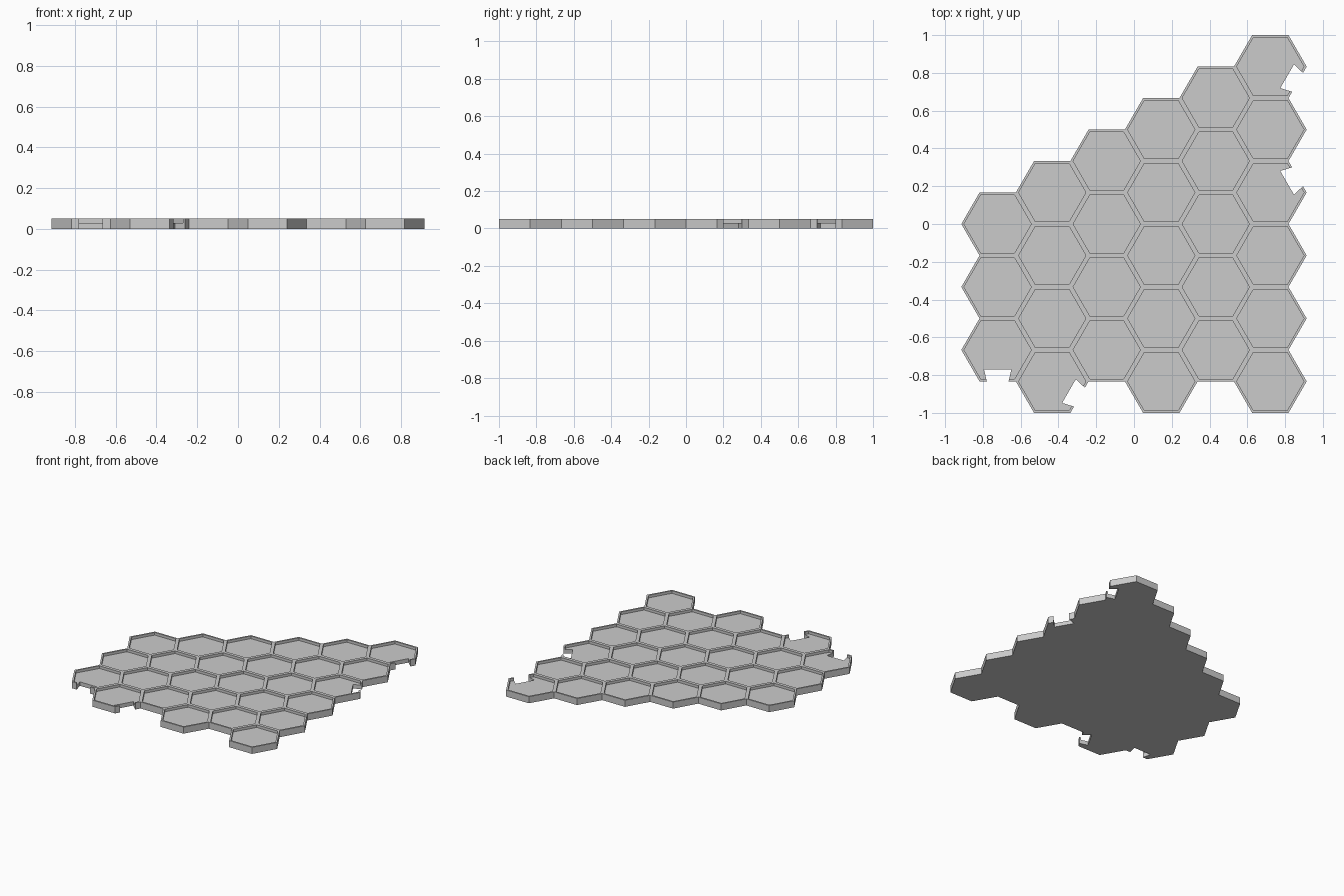
import bpy
import bmesh
from math import cos, sin, radians, sqrt
from mathutils import Matrix, Vector

cube = bpy.data.objects.get("Cube")
if cube:
    bpy.data.objects.remove(cube)

WIDTH = 1 / 3                # hexagon size across flats
RADIUS = WIDTH / sqrt(3)
HEIGHT = 0.05
FLOOR = 0.03                 # height of the recessed cell floors
RIM = 0.0125                 # half the width of a dividing rib
COLUMNS = [3, 4, 4, 5, 5, 6]  # cells in each column, from -x to +x

grey = bpy.data.materials.new("light_grey")
grey.use_nodes = True
colour = (0.6, 0.6, 0.6, 1)
grey.diffuse_color = colour
grey.node_tree.nodes["Principled BSDF"].inputs["Base Color"].default_value = colour


def cell_centre(col, row):
    """Centre of a cell; rows count up from the front."""
    x = (col - 2.5) * 1.5 * RADIUS
    lowest = -1 + WIDTH / 2 + (0 if col % 2 else WIDTH / 2)
    return Vector((x, lowest + row * WIDTH, 0))


def make_object(name, bm):
    bmesh.ops.recalc_face_normals(bm, faces=bm.faces)
    mesh = bpy.data.meshes.new(name)
    bm.to_mesh(mesh)
    bm.free()
    mesh.materials.append(grey)
    obj = bpy.data.objects.new(name, mesh)
    bpy.context.collection.objects.link(obj)
    return obj


# Honeycomb sheet at the top height
bm = bmesh.new()
for col, count in enumerate(COLUMNS):
    for row in range(count):
        c = cell_centre(col, row)
        corners = [c + Vector((RADIUS * cos(radians(a)), RADIUS * sin(radians(a)), HEIGHT))
                   for a in range(0, 360, 60)]
        bm.faces.new([bm.verts.new(p) for p in corners])
bmesh.ops.remove_doubles(bm, verts=bm.verts, dist=0.001)
cells = bm.faces[:]

# Outer walls and underside
outline = [e for e in bm.edges if e.is_boundary]
new = bmesh.ops.extrude_edge_only(bm, edges=outline)["geom"]
for v in new:
    if isinstance(v, bmesh.types.BMVert):
        v.co.z = 0
bmesh.ops.edgeloop_fill(bm, edges=[e for e in bm.edges if e.is_boundary])

# Recessed cell floors with ribs left between them
bmesh.ops.inset_individual(bm, faces=cells, thickness=RIM, use_even_offset=True)
floors = bmesh.ops.extrude_discrete_faces(bm, faces=cells)["faces"]
for f in floors:
    for v in f.verts:
        v.co.z = FLOOR
tray = make_object("hex_tray", bm)

# Dovetail connector notches: column, row, direction of the cell's edge
NOTCHES = [(0, 0, -90), (1, 0, -30), (5, 5, -30), (5, 3, 30)]
MOUTH, BACK, DEPTH = 0.0575, 0.0725, 0.064

bm = bmesh.new()
for col, row, angle in NOTCHES:
    spread = (BACK - MOUTH) / DEPTH
    out = 0.02
    profile = [(-DEPTH, -BACK), (out, -MOUTH + spread * out),
               (out, MOUTH - spread * out), (-DEPTH, BACK)]
    place = Matrix.Translation(cell_centre(col, row)) @ Matrix.Rotation(radians(angle), 4, "Z")
    base = bm.faces.new([bm.verts.new(place @ Vector((WIDTH / 2 + u, v, -0.05)))
                         for u, v in profile])
    top = bmesh.ops.extrude_face_region(bm, geom=[base], use_keep_orig=True)["geom"]
    bmesh.ops.translate(bm, vec=(0, 0, 0.15),
                        verts=[g for g in top if isinstance(g, bmesh.types.BMVert)])
cutter = make_object("notch_cutter", bm)
cutter.hide_render = True
cutter.display_type = "WIRE"

cut = tray.modifiers.new("notches", "BOOLEAN")
cut.operation = "DIFFERENCE"
cut.solver = "EXACT"
cut.object = cutter

# Bake the cut so the tray is one clean part, then drop the helper
bpy.context.view_layer.objects.active = tray
bpy.ops.object.modifier_apply(modifier=cut.name)
bpy.data.objects.remove(cutter)
